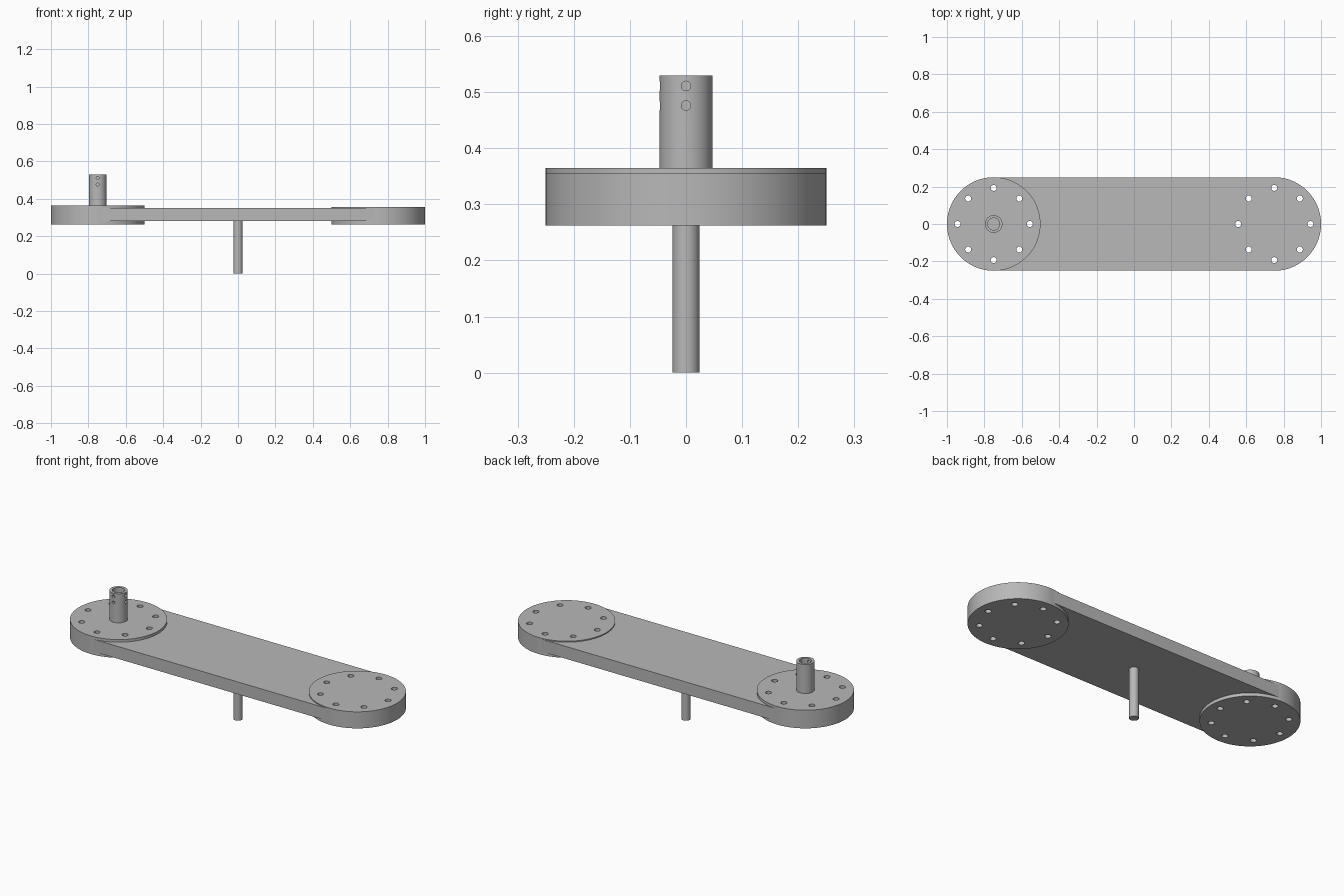
import bpy
import bmesh
from math import pi, cos, sin
from mathutils import Matrix, Vector

if "Cube" in bpy.data.objects:
    bpy.data.objects.remove(bpy.data.objects["Cube"], do_unlink=True)

steel = bpy.data.materials.new("grey_metal")
steel.use_nodes = True
grey = (0.48, 0.48, 0.48, 1)
steel.diffuse_color = grey
steel.node_tree.nodes["Principled BSDF"].inputs["Base Color"].default_value = grey

END_X, RADIUS = 0.75, 0.25


def make_object(name, bm):
    bmesh.ops.recalc_face_normals(bm, faces=bm.faces)
    mesh = bpy.data.meshes.new(name)
    bm.to_mesh(mesh)
    bm.free()
    mesh.materials.append(steel)
    obj = bpy.data.objects.new(name, mesh)
    bpy.context.collection.objects.link(obj)
    return obj


def add_cylinder(bm, start, end, radius, sides):
    start, end = Vector(start), Vector(end)
    axis = end - start
    turn = axis.to_track_quat("Z", "Y").to_matrix().to_4x4()
    bmesh.ops.create_cone(bm, cap_ends=True, segments=sides, radius1=radius,
                          radius2=radius, depth=axis.length,
                          matrix=Matrix.Translation((start + end) / 2) @ turn)


def cylinder(name, x, z0, z1, radius, sides=96):
    bm = bmesh.new()
    add_cylinder(bm, (x, 0, z0), (x, 0, z1), radius, sides)
    return make_object(name, bm)


def select_only(obj):
    bpy.ops.object.select_all(action="DESELECT")
    obj.select_set(True)
    bpy.context.view_layer.objects.active = obj


def cut(obj, cutter):
    select_only(obj)
    mod = obj.modifiers.new("cut", "BOOLEAN")
    mod.operation, mod.solver, mod.object = "DIFFERENCE", "EXACT", cutter
    bpy.ops.object.modifier_apply(modifier=mod.name)


# Long arm with round ends
bm = bmesh.new()
half = RADIUS - 0.001
outline = []
for side in (1, -1):
    for i in range(49):
        a = -side * pi / 2 + side * pi * i / 48 if side == 1 else pi / 2 + pi * i / 48
        outline.append(bm.verts.new((side * END_X + half * cos(a), half * sin(a), 0.28)))
face = bm.faces.new(outline)
top = bmesh.ops.extrude_face_region(bm, geom=[face])["geom"]
bmesh.ops.translate(bm, vec=(0, 0, 0.07),
                    verts=[v for v in top if isinstance(v, bmesh.types.BMVert)])
arm = make_object("arm_plate", bm)

# End discs
right_disc = cylinder("right_disc", -END_X, 0.262, 0.365, RADIUS)
left_disc = cylinder("left_disc", END_X, 0.262, 0.356, RADIUS)

# Ring of bolt holes through each end
bm = bmesh.new()
for x in (-END_X, END_X):
    for i in range(8):
        a = i * pi / 4
        px, py = x + 0.193 * cos(a), 0.193 * sin(a)
        add_cylinder(bm, (px, py, 0.2), (px, py, 0.42), 0.016, 24)
bolt_holes = make_object("bolt_hole_cutter", bm)
for part in (arm, right_disc, left_disc):
    cut(part, bolt_holes)

# Hollow post with two pairs of set-screw holes
post = cylinder("post", -END_X, 0.36, 0.53, 0.047, 48)
bore = cylinder("bore_cutter", -END_X, 0.37, 0.6, 0.032, 32)
bm = bmesh.new()
for z in (0.476, 0.511):
    centre = Vector((-END_X, 0, z))
    for direction in (Vector((1, 0, 0)), Vector((0, -1, 0))):
        add_cylinder(bm, centre + direction * 0.01, centre + direction * 0.08, 0.0085, 20)
screw_holes = make_object("screw_hole_cutter", bm)
cut(post, bore)
cut(post, screw_holes)

# Shaft under the middle of the arm
shaft = cylinder("centre_shaft", 0, 0, 0.285, 0.024, 48)

for cutter in (bolt_holes, bore, screw_holes):
    bpy.data.objects.remove(cutter, do_unlink=True)

for part in (arm, right_disc, left_disc, post, shaft):
    select_only(part)
    bpy.ops.object.shade_smooth_by_angle(angle=0.6)
